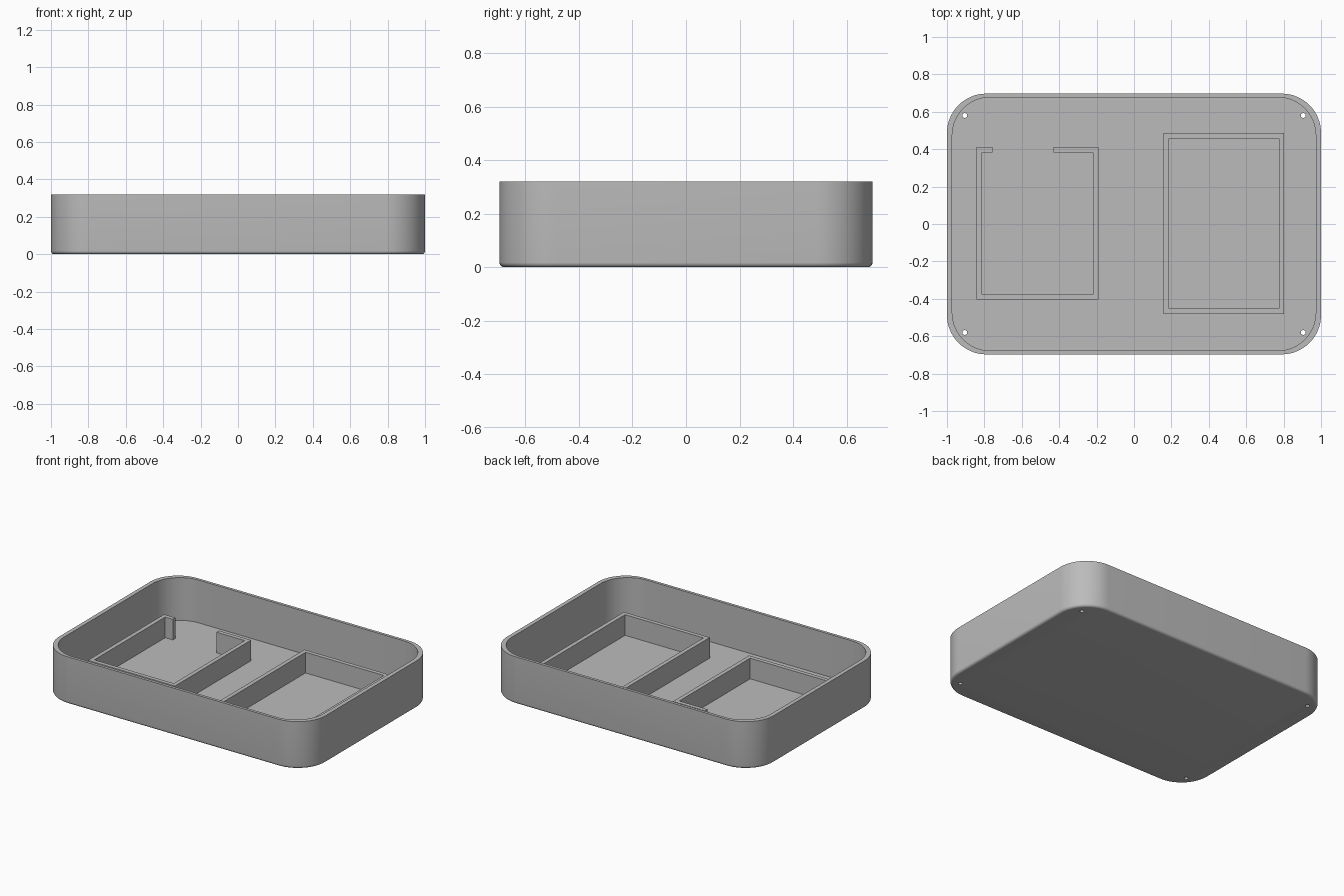
import bpy, bmesh, math

cube = bpy.data.objects.get("Cube")
if cube:
    bpy.data.objects.remove(cube, do_unlink=True)

HALF_X, HALF_Y, HEIGHT = 1.0, 0.697, 0.32
RADIUS, FILLET, FLOOR = 0.21, 0.018, 0.03
INNER_SCALE = 0.972
DIVIDER_TOP, DIVIDER_WALL = 0.17, 0.028

grey = bpy.data.materials.new("matte_grey")
grey.use_nodes = True
colour = (0.5, 0.5, 0.5, 1)
grey.diffuse_color = colour
grey.node_tree.nodes["Principled BSDF"].inputs["Base Color"].default_value = colour


def make_object(name, bm):
    bmesh.ops.recalc_face_normals(bm, faces=bm.faces[:])
    mesh = bpy.data.meshes.new(name)
    bm.to_mesh(mesh)
    bm.free()
    mesh.materials.append(grey)
    obj = bpy.data.objects.new(name, mesh)
    bpy.context.collection.objects.link(obj)
    return obj


def rounded_rectangle(inset, scale=1.0, steps=16):
    """Outline of the tray, drawn in by inset and then scaled."""
    r = RADIUS - inset
    points = []
    for quarter, (sx, sy) in enumerate([(1, 1), (-1, 1), (-1, -1), (1, -1)]):
        for i in range(steps + 1):
            a = (quarter + i / steps) * math.pi / 2
            x = sx * (HALF_X - RADIUS) + r * math.cos(a)
            y = sy * (HALF_Y - RADIUS) + r * math.sin(a)
            points.append((x * scale, y * scale))
    return points


def make_tray():
    """Loft the outlines up the outside, over the rim and down to the floor."""
    sections = []
    for i in range(7):
        a = i / 6 * math.pi / 2
        sections.append((FILLET * (1 - math.sin(a)), 1, FILLET * (1 - math.cos(a))))
    sections += [(0, 1, HEIGHT), (0, INNER_SCALE, HEIGHT), (0, INNER_SCALE, FLOOR)]
    bm = bmesh.new()
    rings = [[bm.verts.new((x, y, z)) for x, y in rounded_rectangle(inset, scale)]
             for inset, scale, z in sections]
    for low, high in zip(rings, rings[1:]):
        for i in range(len(low)):
            bm.faces.new((low[i - 1], low[i], high[i], high[i - 1]))
    bm.faces.new(rings[0])
    bm.faces.new(rings[-1])
    return make_object("tray", bm)


def make_hole_cutter():
    bm = bmesh.new()
    for sx in (-1, 1):
        for sy in (-1, 1):
            made = bmesh.ops.create_cone(bm, cap_ends=True, segments=20,
                                         radius1=0.013, radius2=0.013, depth=0.2)
            bmesh.ops.translate(bm, verts=made["verts"], vec=(sx * 0.905, sy * 0.58, 0))
    cutter = make_object("screw_hole_cutter", bm)
    cutter.hide_render = True
    cutter.hide_viewport = True
    cutter.display_type = 'WIRE'
    return cutter


def make_divider(name, x0, x1, y0, y1, gap=None):
    """Rectangular wall on the floor, optionally open along part of its back."""
    t = DIVIDER_WALL
    outer = [(x0, y1), (x0, y0), (x1, y0), (x1, y1)]
    inner = [(x0 + t, y1 - t), (x0 + t, y0 + t), (x1 - t, y0 + t), (x1 - t, y1 - t)]
    if gap:
        outer = [(gap[0], y1)] + outer + [(gap[1], y1)]
        inner = [(gap[0], y1 - t)] + inner + [(gap[1], y1 - t)]
    bm = bmesh.new()
    a = [bm.verts.new((x, y, FLOOR - 0.005)) for x, y in outer]
    b = [bm.verts.new((x, y, FLOOR - 0.005)) for x, y in inner]
    for i in range(1 if gap else 0, len(a)):
        bm.faces.new((a[i - 1], a[i], b[i], b[i - 1]))
    made = bmesh.ops.extrude_face_region(bm, geom=bm.faces[:], use_keep_orig=True)
    top = [v for v in made["geom"] if isinstance(v, bmesh.types.BMVert)]
    bmesh.ops.translate(bm, verts=top, vec=(0, 0, DIVIDER_TOP - FLOOR + 0.005))
    return make_object(name, bm)


# Tray shell with a screw hole in each corner
tray = make_tray()
holes = tray.modifiers.new("screw_holes", 'BOOLEAN')
holes.operation = 'DIFFERENCE'
holes.solver = 'EXACT'
holes.object = make_hole_cutter()

bpy.ops.object.select_all(action='DESELECT')
tray.select_set(True)
bpy.context.view_layer.objects.active = tray
bpy.ops.object.shade_smooth_by_angle(angle=math.radians(30))

# Compartments on the floor
make_divider("open_compartment", -0.842, -0.19, -0.404, 0.411, gap=(-0.757, -0.43))
make_divider("closed_compartment", 0.158, 0.802, -0.481, 0.486)
